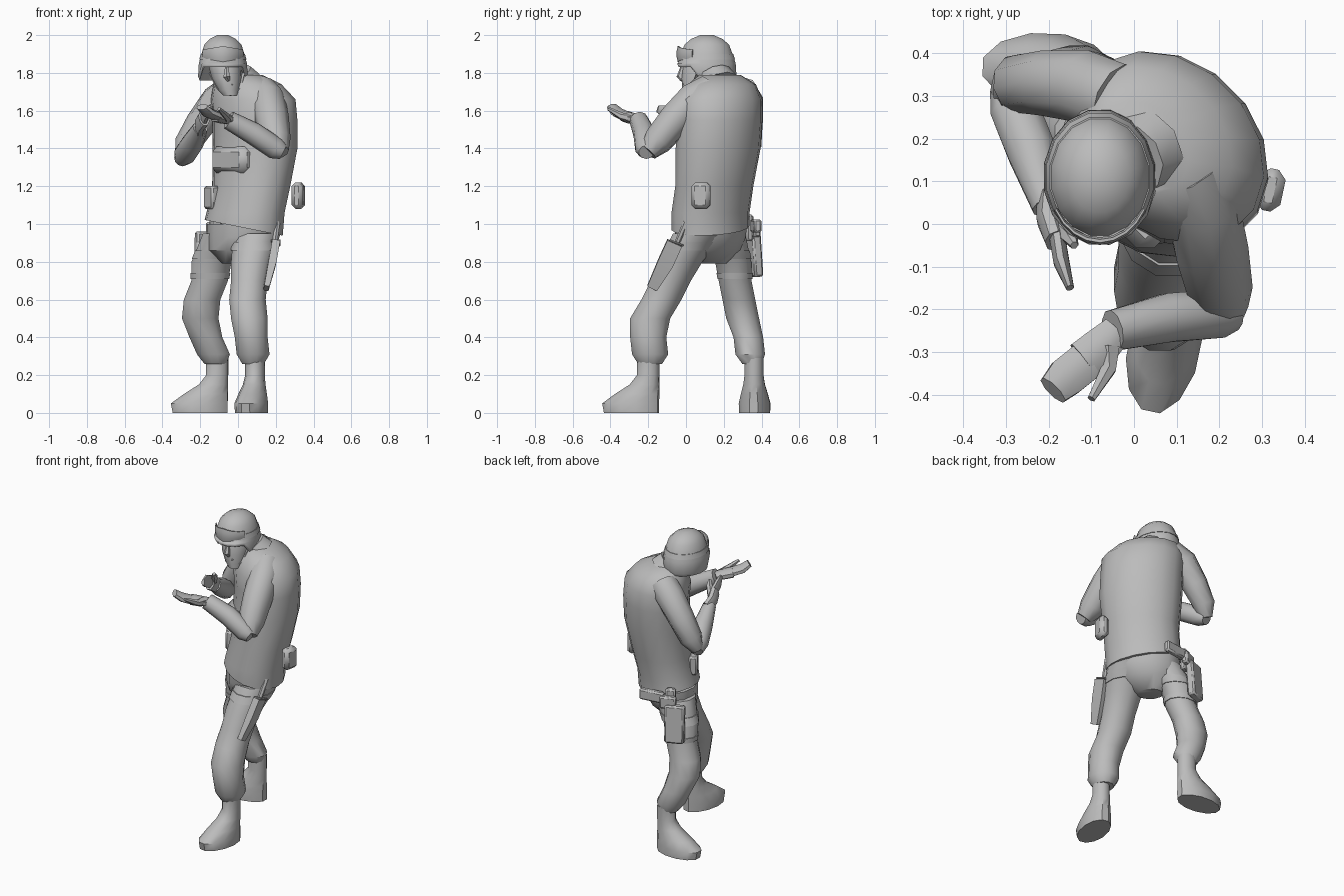
import bpy, bmesh, math
from mathutils import Vector, Matrix

if "Cube" in bpy.data.objects:
    bpy.data.objects.remove(bpy.data.objects["Cube"])

GREY = (0.5, 0.5, 0.5, 1)
mat = bpy.data.materials.new("plain grey")
mat.use_nodes = True
mat.diffuse_color = GREY
mat.node_tree.nodes["Principled BSDF"].inputs["Base Color"].default_value = GREY
TWIST = -45  # the torso is turned towards its right


def finish(name, bm):
    bmesh.ops.recalc_face_normals(bm, faces=bm.faces)
    mesh = bpy.data.meshes.new(name)
    bm.to_mesh(mesh)
    bm.free()
    mesh.materials.append(mat)
    ob = bpy.data.objects.new(name, mesh)
    bpy.context.collection.objects.link(ob)
    bpy.ops.object.select_all(action='DESELECT')
    ob.select_set(True)
    bpy.context.view_layer.objects.active = ob
    bpy.ops.object.shade_smooth_by_angle(angle=math.radians(40))
    return ob


def skin(name, rings, sides):
    """Skin rings given as (centre, axis a, axis b) and cap both ends."""
    bm = bmesh.new()
    loops = []
    for centre, a, b in rings:
        angles = [math.tau * (i + 0.5) / sides for i in range(sides)]
        loops.append([bm.verts.new(centre + a * math.cos(t) + b * math.sin(t)) for t in angles])
    for low, high in zip(loops, loops[1:]):
        for i in range(sides):
            j = (i + 1) % sides
            bm.faces.new((low[i], low[j], high[j], high[i]))
    bm.faces.new(loops[0])
    bm.faces.new(loops[-1])
    return finish(name, bm)


def loft(name, points, depth=1, yaw=0, sides=12):
    """Level rings (x, y, z, half width); depth is relative to width."""
    turn = Matrix.Rotation(math.radians(yaw), 3, 'Z')
    rings = [(Vector((x, y, z)), turn @ Vector((r, 0, 0)), turn @ Vector((0, r * depth, 0)))
             for x, y, z, r in points]
    return skin(name, rings, sides)


def limb(name, points, flat=1, sides=10, ref=Vector((0, 0, 1))):
    """Rings square to a path of (x, y, z, half width); flat scales the thickness."""
    path = [Vector(p[:3]) for p in points]
    rings = []
    for i, point in enumerate(points):
        ahead = path[min(i + 1, len(path) - 1)]
        behind = path[max(i - 1, 0)]
        along = (ahead - behind).normalized()
        side = along.cross(ref).normalized()
        rings.append((path[i], side * point[3], side.cross(along) * point[3] * flat))
    return skin(name, rings, sides)


def box(name, loc, size, yaw=0, tilt=0, bevel=0.01):
    bm = bmesh.new()
    bmesh.ops.create_cube(bm, size=1)
    bmesh.ops.scale(bm, vec=size, verts=bm.verts)
    bmesh.ops.bevel(bm, geom=bm.edges[:], offset=bevel, segments=1, affect='EDGES')
    ob = finish(name, bm)
    ob.location = loc
    ob.rotation_euler = (math.radians(tilt), 0, math.radians(yaw))
    return ob


# Jacket with a hem that dips towards the left hip
jacket = loft("jacket", [(.03, .13, .98, .23), (.04, .13, 1.06, .23), (.07, .15, 1.2, .23),
                         (.09, .17, 1.4, .25), (.09, .18, 1.55, .25), (.08, .18, 1.66, .25),
                         (.05, .19, 1.74, .2), (.02, .18, 1.79, .12)],
              depth=.79, yaw=TWIST, sides=16)
for v in jacket.data.vertices:
    if v.co.z < 1:
        v.co.z -= .2 * (v.co.x - .03)
loft("pelvis", [(-.01, .14, .79, .08), (0, .13, .86, .18), (.02, .13, .93, .21),
                (.03, .13, 1, .22)], depth=.77, yaw=TWIST)
limb("collar", [(.02, .17, 1.74, .11), (-.01, .15, 1.79, .09)])

# Chest pack and pouches
box("chest_pack", (-.03, .05, 1.34), (.26, .1, .14), yaw=TWIST, bevel=.03)
box("belt_pouch", (-.14, .12, 1.14), (.05, .09, .12), yaw=30)
box("hip_pouch", (.32, .08, 1.15), (.06, .1, .14), yaw=-12, bevel=.02)

# Legs share one profile and follow their own line of centres
HEIGHTS = (.95, .8, .7, .6, .5, .4, .31, .26)
WIDTHS = (.13, .11, .1, .1, .1, .09, .09, .06)


def leg(side, centres, depth, straps):
    rings = [Vector((x, y, z, r)) for (x, y), z, r in zip(centres, HEIGHTS, WIDTHS)]
    loft(side + "_trouser_leg", rings, depth)
    widen = Vector((0, 0, 0, .005))
    for label, k, t in straps:
        band = [rings[k].lerp(rings[k + 1], f) + widen for f in (t, t + .3)]
        loft(side + label, band, depth)


leg("left", [(.1, .07), (.07, -.03), (.06, -.08), (.05, -.13),
             (.06, -.19), (.07, -.2), (.08, -.19), (.08, -.19)], 1.1,
    [("_thigh_strap", 0, .3)])
leg("right", [(-.06, .2), (-.14, .25), (-.15, .26), (-.19, .28),
              (-.2, .3), (-.17, .33), (-.13, .34), (-.12, .35)], .9,
    [("_upper_strap", 0, .6), ("_lower_strap", 1, .6)])


def boot(name, ankle, yaw):
    """Each ring keeps its heel in place and reaches less far towards the toe."""
    turn = Matrix.Rotation(math.radians(yaw), 3, 'Z')
    rings = []
    for z, reach in ((0, .15), (.05, .155), (.1, .12), (.15, .08), (.2, .06), (.29, .06)):
        centre = Vector(ankle) + turn @ Vector((reach - .06, 0, z))
        # Widths grow more slowly than lengths
        width = .03 + reach * .36
        rings.append((centre, turn @ Vector((reach, 0, 0)), turn @ Vector((0, width, 0))))
    skin(name, rings, 12)


boot("left_boot", (.09, -.2, 0), -102)
boot("right_boot", (-.11, .36, 0), 178)

# Arms
limb("left_upper_arm", [(.12, .12, 1.7, .09), (.16, .04, 1.66, .09), (.18, -.05, 1.56, .09),
                        (.2, -.15, 1.44, .08), (.22, -.2, 1.38, .05)])
limb("left_forearm", [(.24, -.21, 1.38, .04), (.2, -.21, 1.4, .06),
                      (.08, -.22, 1.48, .06), (-.05, -.25, 1.55, .05)])
limb("right_upper_arm", [(-.04, .29, 1.7, .09), (-.11, .32, 1.65, .09), (-.2, .33, 1.53, .08),
                         (-.27, .33, 1.42, .07), (-.3, .31, 1.35, .04)])
limb("right_forearm", [(-.3, .32, 1.34, .04), (-.28, .27, 1.37, .06),
                       (-.24, .17, 1.43, .06), (-.2, .04, 1.51, .04)])

# Hands: the left palm lies flat, the right one stands on edge
limb("left_hand", [(-.04, -.25, 1.55, .04), (-.08, -.29, 1.56, .05),
                   (-.12, -.32, 1.57, .05)], flat=.6, sides=8)
limb("left_fingers", [(-.11, -.32, 1.57, .05), (-.16, -.36, 1.59, .05),
                      (-.19, -.39, 1.62, .04)], flat=.5, sides=8)
limb("left_thumb", [(-.06, -.29, 1.56, .03), (-.06, -.34, 1.57, .02),
                    (-.1, -.41, 1.61, .01)], sides=6)
limb("right_hand", [(-.2, .06, 1.5, .03), (-.2, .01, 1.53, .03),
                    (-.18, -.04, 1.56, .03)], flat=1.6, sides=8)
limb("right_fingers", [(-.18, -.03, 1.56, .02), (-.17, -.09, 1.59, .02),
                       (-.15, -.15, 1.61, .01)], flat=2, sides=8)
limb("right_thumb", [(-.18, 0, 1.55, .02), (-.15, -.03, 1.6, .02),
                     (-.14, -.05, 1.63, .01)], sides=6)

# Head and face
limb("neck", [(.01, .17, 1.7, .07), (-.05, .11, 1.83, .07)])
loft("head", [(-.04, .03, 1.68, .04), (-.05, .05, 1.71, .06), (-.06, .07, 1.77, .08),
              (-.07, .09, 1.84, .09), (-.08, .1, 1.9, .08)], depth=1.2)
limb("nose", [(-.06, -.02, 1.83, .01), (-.06, -.03, 1.78, .02), (-.05, -.02, 1.76, .01)],
     sides=6, ref=Vector((0, 1, 0)))
box("mouth", (-.05, -.01, 1.74), (.05, .02, .01), bevel=.003)
for side, sign in (("right", -1), ("left", 1)):
    limb(side + "_chin_strap", [(-.06 + sign * .09, .06, 1.8, .01),
                                (-.05 + sign * .06, .03, 1.72, .01),
                                (-.04, 0, 1.68, .01)], flat=.4, sides=6)

# Helmet: the front of the rim is raised above the face
HELMET_X, HELMET_Y = -.08, .11


def helmet_shell(name, profile):
    return loft(name, [(HELMET_X, HELMET_Y, z, r) for z, r in profile], depth=1.2, sides=16)


helmet = helmet_shell("helmet", [(1.86, .09), (1.76, .125), (1.78, .134), (1.85, .13),
                                 (1.9, .116), (1.95, .1), (1.98, .07), (2, .03)])
for v in helmet.data.vertices:
    if v.co.z < 1.8 and v.co.y < .04:
        v.co.z += .07
helmet_shell("goggle_strap", [(1.87, .128), (1.9, .119)])

# Goggles: a shield swept round the brow, thinner at its ends
arc = [math.radians(a) for a in range(-150, -29, 15)]
limb("goggles", [(HELMET_X + .12 * math.cos(a), HELMET_Y + .15 * math.sin(a), 1.9,
                  .01 - .005 * abs(math.cos(a))) for a in arc], flat=4.5, sides=8)

# Knife and sheath on the left thigh
FORWARD = Vector((0, 1, 0))
limb("knife_sheath", [(.2, -.06, .9, .03), (.18, -.11, .79, .03), (.15, -.18, .66, .02)],
     flat=2, sides=4, ref=FORWARD)
limb("knife_handle", [(.19, -.06, .87, .015), (.21, 0, 1.01, .015)], sides=6, ref=FORWARD)
box("knife_guard", (.2, -.05, .9), (.05, .08, .01), tilt=-22, bevel=.003)

# Holster and pistol on the right thigh
box("holster", (-.17, .36, .84), (.12, .05, .24), yaw=22, tilt=4)
box("holster_hanger", (-.12, .33, .98), (.06, .04, .14), yaw=22)
box("pistol_grip", (-.01, .37, .99), (.16, .04, .07), yaw=8)
box("pistol_frame", (-.12, .36, .97), (.1, .04, .08), yaw=22)
